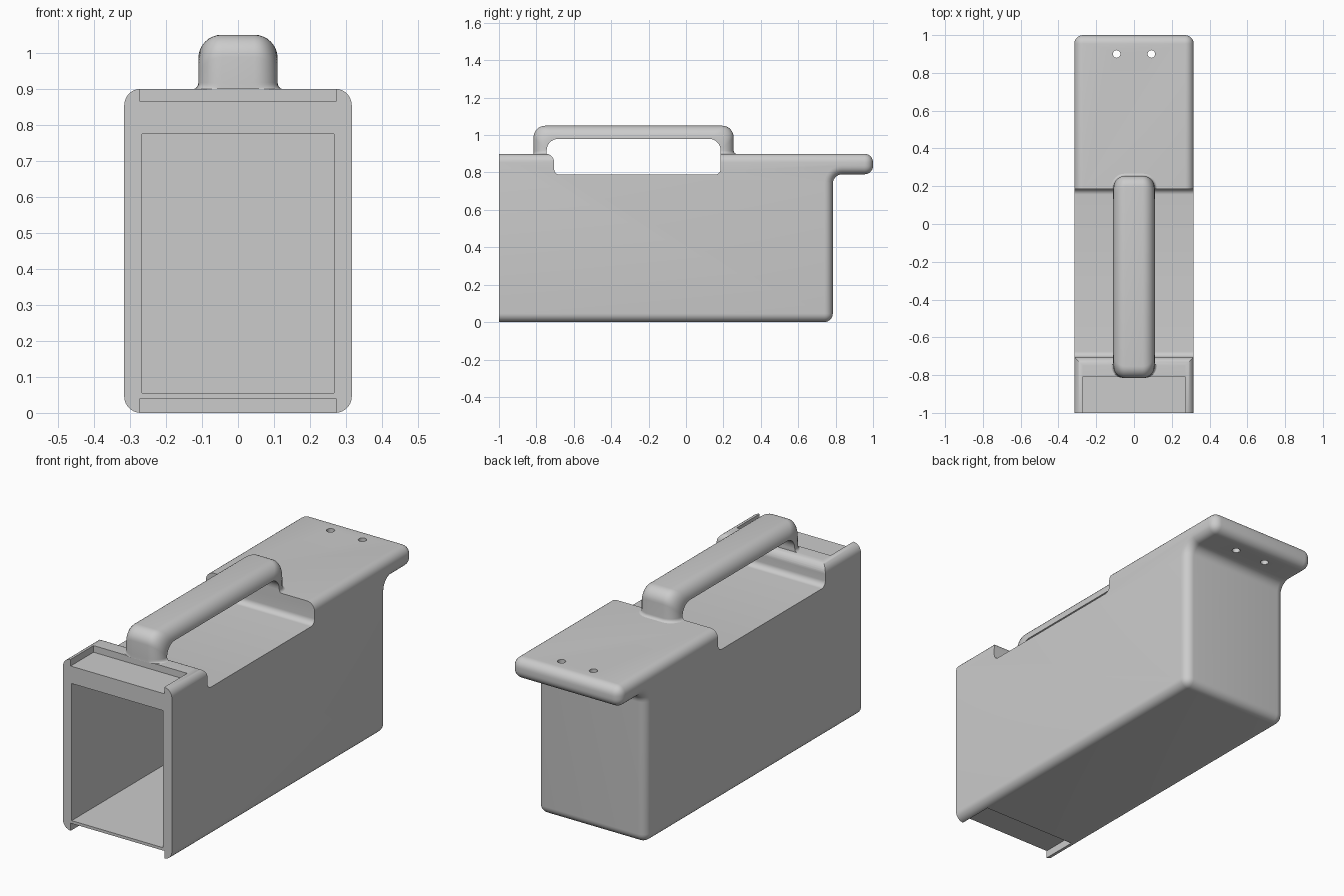
import bpy, bmesh, math
from mathutils import Vector

if "Cube" in bpy.data.objects:
    bpy.data.objects.remove(bpy.data.objects["Cube"])

grey = bpy.data.materials.new("plain grey")
grey.use_nodes = True
COLOUR = (0.6, 0.6, 0.6, 1)
grey.diffuse_color = COLOUR
grey.node_tree.nodes["Principled BSDF"].inputs["Base Color"].default_value = COLOUR


def finish(name, bm):
    bmesh.ops.recalc_face_normals(bm, faces=bm.faces[:])
    mesh = bpy.data.meshes.new(name)
    bm.to_mesh(mesh)
    bm.free()
    mesh.materials.append(grey)
    ob = bpy.data.objects.new(name, mesh)
    bpy.context.collection.objects.link(ob)
    return ob


def arc(cy, cz, r, start, end, n=8):
    """Points of an arc in the side plane, angles in degrees."""
    angles = [math.radians(start + (end - start) * i / n) for i in range(n + 1)]
    return [(cy + r * math.cos(a), cz + r * math.sin(a)) for a in angles]


def extrude_profile(profile, half):
    """Prism from a side profile (y, z), running from -half to half in x."""
    bm = bmesh.new()
    face = bm.faces.new([bm.verts.new((-half, y, z)) for y, z in profile])
    ext = bmesh.ops.extrude_face_region(bm, geom=[face])
    moved = [v for v in ext["geom"] if isinstance(v, bmesh.types.BMVert)]
    bmesh.ops.translate(bm, verts=moved, vec=(2 * half, 0, 0))
    bmesh.ops.recalc_face_normals(bm, faces=bm.faces[:])
    return bm


def block(half, y0, y1, z0, z1):
    return extrude_profile([(y0, z0), (y1, z0), (y1, z1), (y0, z1)], half)


def cut(target, bm):
    cutter = finish("cutter", bm)
    cutter.hide_render = True
    mod = target.modifiers.new("cut", 'BOOLEAN')
    mod.operation, mod.solver, mod.object = 'DIFFERENCE', 'EXACT', cutter
    bpy.context.view_layer.objects.active = target
    bpy.ops.object.modifier_apply(modifier=mod.name)
    bpy.data.objects.remove(cutter)


def smooth(ob):
    bpy.ops.object.select_all(action='DESELECT')
    ob.select_set(True)
    bpy.context.view_layer.objects.active = ob
    bpy.ops.object.shade_smooth_by_angle(angle=math.radians(35))


# Case with overhanging rear shelf; all outer edges rounded except the open front
FRONT, BACK, HEIGHT, HALF = -1.0, 0.785, 0.9, 0.316
profile = [(FRONT, 0), (BACK, 0)] + arc(BACK + 0.05, 0.74, 0.05, 180, 90)
profile += [(1.0, 0.79), (1.0, HEIGHT), (FRONT, HEIGHT)]
bm = extrude_profile(profile, HALF)
rounded = []
for e in bm.edges:
    a, b = (v.co for v in e.verts)
    on_front = max(a.y, b.y) < FRONT + 0.001
    across = abs(a.x - b.x) > 0.1
    in_fillet = across and BACK - 0.01 < a.y < 0.9 and a.z > 0.5
    if not on_front and not in_fillet:
        rounded.append(e)
bmesh.ops.bevel(bm, geom=rounded, offset=0.046, segments=7, profile=0.5,
                affect='EDGES', clamp_overlap=True)
case = finish("case", bm)

# Hand recess under the handle
FLOOR = 0.788
recess = [(-0.75, 1.1)] + arc(-0.75, 0.855, 0.045, 90, 0)
recess += arc(-0.675, FLOOR + 0.03, 0.03, 180, 270)
recess += arc(0.155, FLOOR + 0.03, 0.03, 270, 360) + [(0.185, 1.1)]
cut(case, extrude_profile(recess, 0.5))

# Hollow interior, and lid slots in the top and bottom at the front
cut(case, block(0.266, -1.2, 0.735, 0.055, 0.775))
cut(case, block(0.272, -1.2, -0.81, 0.865, 1.2))
cut(case, block(0.272, -1.2, -0.81, -0.2, 0.04))

# Two hanging holes through the shelf
for side in (-1, 1):
    bm = bmesh.new()
    bmesh.ops.create_cone(bm, cap_ends=True, segments=24, radius1=0.02,
                          radius2=0.02, depth=0.5)
    bmesh.ops.translate(bm, verts=bm.verts[:], vec=(side * 0.092, 0.9, 0.85))
    cut(case, bm)
smooth(case)

# Handle: D-shaped section swept along a rounded arch, flared at its feet
INNER_FRONT, INNER_BACK, INNER_TOP = -0.745, 0.185, 0.98
WIDE, THICK, ROUND, BEND = 0.11, 0.07, 0.065, 0.062
edge = arc(WIDE - ROUND, THICK - ROUND, ROUND, 0, 90)
section = [(WIDE, 0)] + edge + [(-x, t) for x, t in reversed(edge)] + [(-WIDE, 0)]


def arch(t):
    """Side path at distance t outside the inner face, with foot flares."""
    y0, y1, top = INNER_FRONT - t, INNER_BACK + t, INNER_TOP + t
    flare = [(0.018 * (1 - math.cos(a)), HEIGHT + 0.018 * (1 - math.sin(a)))
             for a in (math.pi / 2 * i / 5 for i in range(5, -1, -1))]
    flare = [(g, z - 0.001) for g, z in ((0.018 - f[0], f[1]) for f in flare)]
    flare.sort(key=lambda f: f[1])
    widths = [0.018 * (1 - i / 5) ** 2 for i in range(6)]
    feet = [(w, f[1]) for w, f in zip(widths, flare)]
    path = [(y0, z, g) for g, z in feet]
    path += [(y, z, 0) for y, z in arc(y0 + BEND, top - BEND, BEND, 180, 90)]
    path += [(y, z, 0) for y, z in arc(y1 - BEND, top - BEND, BEND, 90, 0)]
    path += [(y1 + g * t / THICK, z, g) for g, z in reversed(feet)]
    return path


bm = bmesh.new()
columns = []
for x, t in section:
    columns.append([bm.verts.new((x * (1 + g / WIDE), y, z)) for y, z, g in arch(t)])
rows = list(zip(*columns))
for lower, upper in zip(rows, rows[1:]):
    for i in range(len(section)):
        j = (i + 1) % len(section)
        bm.faces.new((lower[i], lower[j], upper[j], upper[i]))
bm.faces.new(rows[0])
bm.faces.new(rows[-1])
bmesh.ops.remove_doubles(bm, verts=bm.verts[:], dist=0.0001)
smooth(finish("handle", bm))
